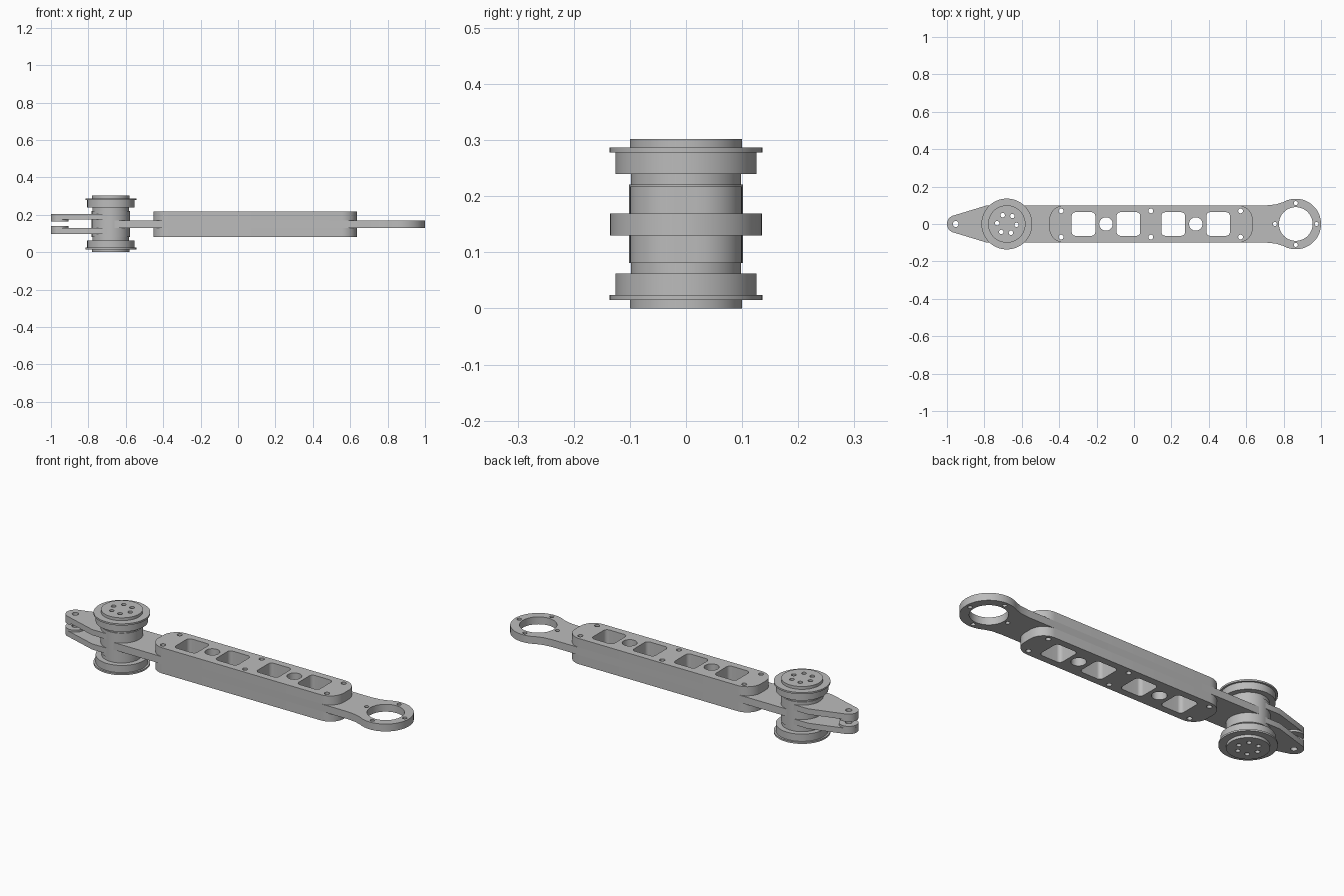
import bpy, bmesh
from math import radians, cos, sin
from mathutils import Matrix, Vector

cube = bpy.data.objects.get("Cube")
if cube:
    bpy.data.objects.remove(cube)

grey = bpy.data.materials.new("machined grey")
grey.use_nodes = True
grey.diffuse_color = (0.5, 0.5, 0.5, 1)
grey.node_tree.nodes["Principled BSDF"].inputs["Base Color"].default_value = (0.5, 0.5, 0.5, 1)

MID = 0.151      # height of the plane of symmetry
HUB = -0.68      # x of the drum
RING = 0.865     # x of the ring eye
TIP = -0.953     # x of the fork pin
parts = []


def arc(x, y, r, a0=0, a1=360, n=32):
    """Points on an arc; a full circle leaves out the repeated end point."""
    count = n if a1 - a0 == 360 else n + 1
    angles = [radians(a0 + (a1 - a0) * i / n) for i in range(count)]
    return [(x + r * cos(a), y + r * sin(a)) for a in angles]


def rounded(x0, x1, half, r):
    """Rounded rectangle centred on y = 0."""
    h = half - r
    return (arc(x1 - r, h, r, 0, 90, 10) + arc(x0 + r, h, r, 90, 180, 10)
            + arc(x0 + r, -h, r, 180, 270, 10) + arc(x1 - r, -h, r, 270, 359.99, 10))


def finish(name, bm):
    bmesh.ops.remove_doubles(bm, verts=bm.verts, dist=1e-5)
    bmesh.ops.recalc_face_normals(bm, faces=bm.faces)
    mesh = bpy.data.meshes.new(name)
    bm.to_mesh(mesh)
    bm.free()
    mesh.materials.append(grey)
    ob = bpy.data.objects.new(name, mesh)
    bpy.context.collection.objects.link(ob)
    parts.append(ob)
    return ob


def plate(name, outline, holes, z0, z1):
    """Flat plate with holes, extruded from z0 to z1."""
    curve = bpy.data.curves.new(name + " profile", 'CURVE')
    curve.dimensions = '2D'
    curve.fill_mode = 'BOTH'
    curve.extrude = (z1 - z0) / 2
    for loop in [outline] + holes:
        spline = curve.splines.new('POLY')
        spline.points.add(len(loop) - 1)
        for point, (x, y) in zip(spline.points, loop):
            point.co = (x, y, 0, 1)
        spline.use_cyclic_u = True
    helper = bpy.data.objects.new(name + " profile", curve)
    bpy.context.collection.objects.link(helper)
    bpy.context.view_layer.update()
    mesh = bpy.data.meshes.new_from_object(helper.evaluated_get(bpy.context.evaluated_depsgraph_get()))
    bm = bmesh.new()
    bm.from_mesh(mesh)
    bmesh.ops.translate(bm, verts=bm.verts, vec=(0, 0, (z0 + z1) / 2))
    bpy.data.objects.remove(helper)
    bpy.data.meshes.remove(mesh)
    return finish(name, bm)


# Openings shared by the core plate and the covers
windows = [rounded(x - 0.063, x + 0.063, 0.063, 0.02) for x in (-0.27, -0.03, 0.21, 0.45)]
ports = [arc(x, 0, 0.036) for x in (-0.15, 0.33)]
bolts = [arc(x, y, 0.013, n=16) for x in (-0.39, 0.09, 0.57) for y in (-0.07, 0.07)]
openings = windows + ports + bolts

# Core plate with the ring eye
core = (arc(HUB, 0, 0.1, 90, 270, 32) + [(0.71, -0.1), (0.76, -0.105)]
        + arc(RING, 0, 0.135, -120, 120, 48) + [(0.76, 0.105), (0.71, 0.1)])
ring_holes = [arc(RING + dx, dy, 0.011, n=16)
              for dx, dy in ((0.112, 0), (-0.112, 0), (0, 0.112), (0, -0.112))]
plate("core_plate", core, openings + ring_holes + [arc(HUB, 0, 0.09), arc(RING, 0, 0.09, n=64)],
      0.13, 0.169)

# Covers above and below the core
cover = rounded(-0.453, 0.635, 0.1, 0.08)
plate("upper_cover", cover, openings, 0.169, 0.217)
plate("lower_cover", cover, openings, 0.081, 0.13)

# Fork prongs with pin bosses
prong = (arc(TIP, 0, 0.047, 110, 250, 20) + [(-0.785, -0.1)]
         + arc(HUB, 0, 0.1, -90, 90, 32) + [(-0.785, 0.1)])
pin = arc(TIP, 0, 0.016, n=16)
for side, s in (("upper", 1), ("lower", -1)):
    def level(a, b):
        return sorted((MID + s * a, MID + s * b))
    plate(side + "_prong", prong, [pin, arc(HUB, 0, 0.09)], *level(0.023, 0.053))
    plate(side + "_pin_boss", arc(TIP, 0, 0.047), [pin], *level(0.012, 0.023))

# Drum: lathed half profile, mirrored about the middle plane
half = [(0, 0), (0.1, 0), (0.1, 0.015), (0.136, 0.015), (0.136, 0.024), (0.126, 0.024),
        (0.126, 0.062), (0.098, 0.062), (0.098, 0.081), (0.102, 0.081)]
profile = half + [(r, 2 * MID - z) for r, z in reversed(half)]
bm = bmesh.new()
verts = [bm.verts.new((r, 0, z)) for r, z in profile]
edges = [bm.edges.new(pair) for pair in zip(verts, verts[1:])]
bmesh.ops.spin(bm, geom=verts + edges, axis=(0, 0, 1), cent=(0, 0, 0),
               angle=radians(360), steps=64, use_duplicate=False)
bmesh.ops.translate(bm, verts=bm.verts, vec=(HUB, 0, 0))
drum = finish("drum", bm)

# Six through holes in the drum
bm = bmesh.new()
for x, y in arc(HUB, 0, 0.052, -5, 355, 6):
    bmesh.ops.create_cone(bm, cap_ends=True, segments=16, radius1=0.012, radius2=0.012,
                          depth=1, matrix=Matrix.Translation(Vector((x, y, MID))))
cutter = finish("drum_hole_cutter", bm)
parts.remove(cutter)
cutter.hide_render = True
cut = drum.modifiers.new("holes", 'BOOLEAN')
cut.operation = 'DIFFERENCE'
cut.solver = 'EXACT'
cut.object = cutter
bpy.context.view_layer.update()
bpy.ops.object.select_all(action='DESELECT')
bpy.context.view_layer.objects.active = drum
drum.select_set(True)
bpy.ops.object.modifier_apply(modifier=cut.name)
bpy.data.objects.remove(cutter)

# Smooth the round walls, keep the edges sharp
for ob in parts:
    ob.select_set(True)
bpy.ops.object.shade_smooth_by_angle(angle=radians(30))
